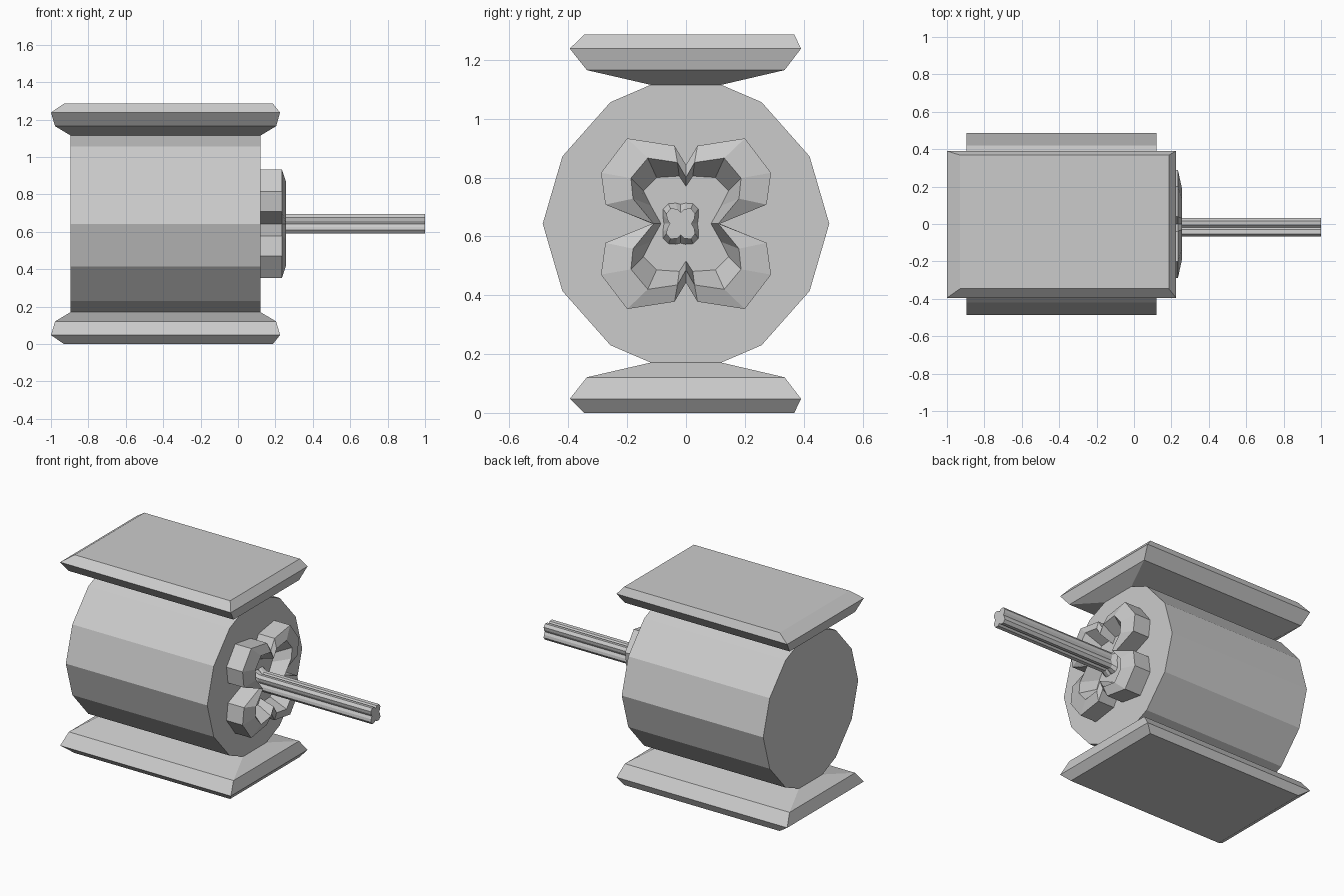
import bpy, bmesh

cube = bpy.data.objects.get("Cube")
if cube:
    bpy.data.objects.remove(cube)

MID = 0.643  # height of the shaft axis

grey = bpy.data.materials.new("plain_grey")
grey.use_nodes = True
grey.diffuse_color = (0.6, 0.6, 0.6, 1)
grey.node_tree.nodes["Principled BSDF"].inputs["Base Color"].default_value = (0.6, 0.6, 0.6, 1)


def loft(name, rings, cap_start=True, cap_end=True):
    """Skin a series of equal-length point rings and cap the ends."""
    bm = bmesh.new()
    loops = [[bm.verts.new(p) for p in ring] for ring in rings]
    n = len(loops[0])
    for a, b in zip(loops, loops[1:]):
        for i in range(n):
            j = (i + 1) % n
            bm.faces.new((a[i], a[j], b[j], b[i]))
    if cap_start:
        bm.faces.new(loops[0][::-1])
    if cap_end:
        bm.faces.new(loops[-1])
    bmesh.ops.recalc_face_normals(bm, faces=bm.faces)
    # Open lofts need their outward side checked against the end cap
    if not cap_start:
        bm.faces.ensure_lookup_table()
        cap = bm.faces[-1]
        step = loops[-1][0].co - loops[0][0].co
        if cap.normal.dot(step) < 0:
            bmesh.ops.reverse_faces(bm, faces=bm.faces)
    mesh = bpy.data.meshes.new(name)
    bm.to_mesh(mesh)
    bm.free()
    mesh.materials.append(grey)
    obj = bpy.data.objects.new(name, mesh)
    bpy.context.collection.objects.link(obj)
    return obj


def four_way(quarter):
    """Mirror a quarter outline, running from the side to the top, all round."""
    half = quarter + [(-y, z) for y, z in quarter[::-1] if y]
    return half + [(y, -z) for y, z in half[::-1] if z]


def at_x(x, outline, y0=0.0, scale=1.0):
    return [(x, y0 + y * scale, MID + z * scale) for y, z in outline]


# Drum body
drum = four_way([(0.487, 0), (0.42, 0.229), (0.257, 0.413), (0.12, 0.472)])
loft("drum", [at_x(-0.895, drum), at_x(0.12, drum)])


# Flared plates above and below the drum
def plate(name, side):
    levels = [(-0.895, 0.12, -0.12, 0.12, 0.472),
              (-0.978, 0.204, -0.337, 0.335, 0.522),
              (-1.0, 0.225, -0.395, 0.391, 0.595),
              (-0.93, 0.186, -0.346, 0.368, 0.643)]
    rings = [[(x, y, MID + side * h) for x, y in ((x0, y0), (x1, y0), (x1, y1), (x0, y1))]
             for x0, x1, y0, y1, h in levels]
    loft(name, rings, cap_start=False)


plate("top_plate", 1)
plate("bottom_plate", -1)

# Four-lobed hub with a sunken centre
outer = four_way([(0.115, 0), (0.274, 0.065), (0.289, 0.173), (0.2, 0.29), (0.039, 0.265), (0, 0.2)])
rim = four_way([(0.11, 0), (0.18, 0.085), (0.187, 0.155), (0.13, 0.223), (0.029, 0.208), (0, 0.157)])
floor = four_way([(0.085, 0), (0.12, 0.062), (0.145, 0.112), (0.1, 0.157), (0.023, 0.162), (0, 0.127)])
loft("hub", [at_x(0.12, outer), at_x(0.235, outer), at_x(0.257, rim), at_x(0.16, floor)],
     cap_start=False)

# Lobed shaft with a wider foot
foot = four_way([(0.057, 0), (0.061, 0.028), (0.06, 0.05), (0.042, 0.068), (0.016, 0.07), (0, 0.066)])
shaft = four_way([(0.037, 0), (0.046, 0.016), (0.049, 0.034), (0.035, 0.052), (0.012, 0.05), (0, 0.038)])
loft("shaft", [at_x(0.16, foot, -0.018), at_x(0.19, shaft, -0.018), at_x(1.0, shaft, -0.018)],
     cap_start=False)
